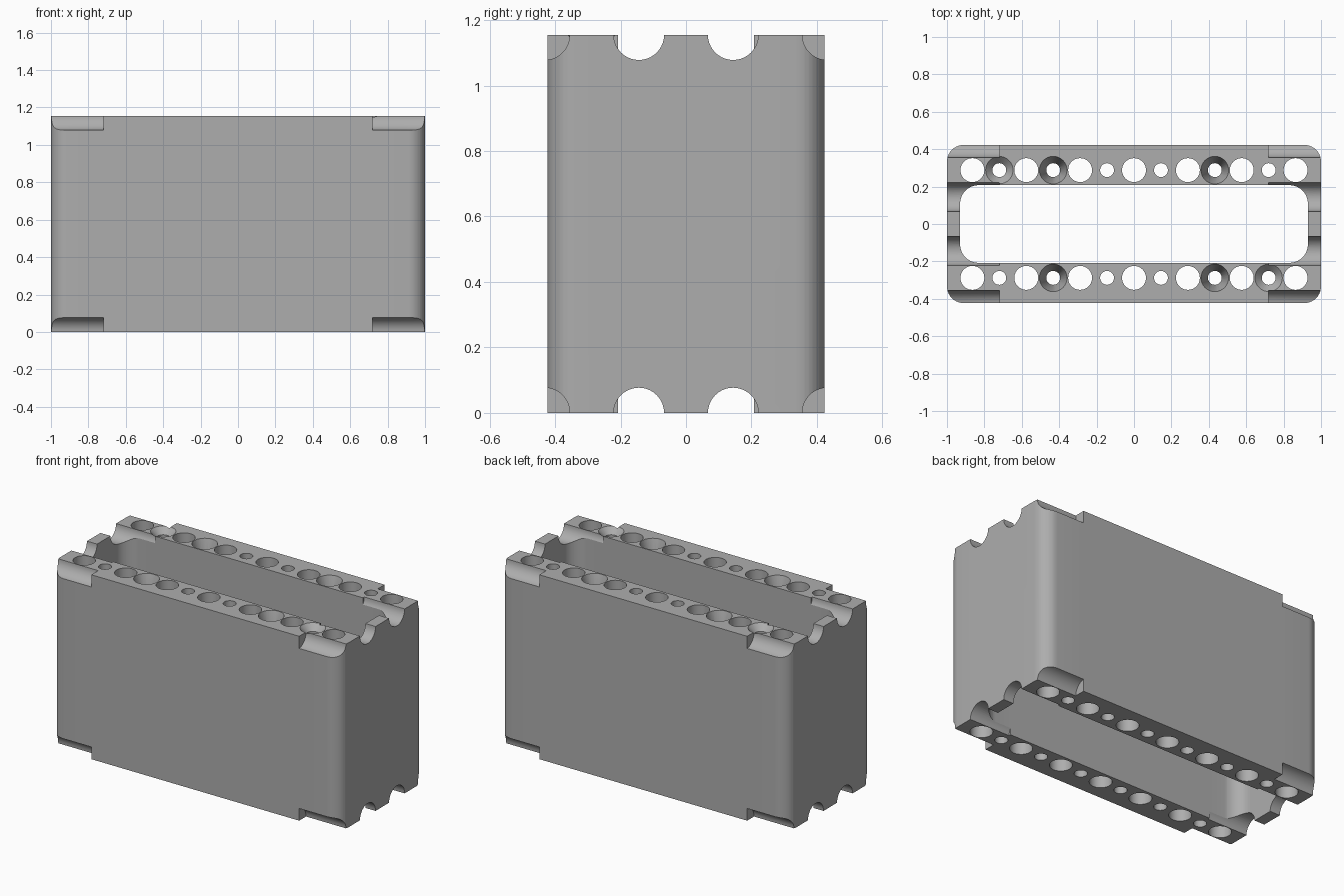
import bpy, bmesh
from math import cos, sin, pi, radians
from mathutils import Matrix, Vector

if "Cube" in bpy.data.objects:
    bpy.data.objects.remove(bpy.data.objects["Cube"])

HEIGHT, PITCH = 1.155, 0.144
ROW_Y = 2 * PITCH

grey = bpy.data.materials.new("plain grey")
grey.use_nodes = True
grey.diffuse_color = (0.42, 0.42, 0.42, 1)
grey.node_tree.nodes["Principled BSDF"].inputs["Base Color"].default_value = grey.diffuse_color


def circle(x, y, r, n=40):
    return [(x + r * cos(2 * pi * i / n), y + r * sin(2 * pi * i / n)) for i in range(n)]


def rounded_rect(hx, hy, r, n=10):
    pts = []
    for q, (sx, sy) in enumerate([(1, 1), (-1, 1), (-1, -1), (1, -1)]):
        for i in range(n + 1):
            a = (q + i / n) * pi / 2
            pts.append((sx * (hx - r) + r * cos(a), sy * (hy - r) + r * sin(a)))
    return pts


def make_cutter(name, cones):
    """Cutter from (centre, axis, start radius, end radius, length) entries."""
    bm = bmesh.new()
    for centre, axis, r1, r2, length in cones:
        turn = Vector((0, 0, 1)).rotation_difference(Vector(axis)).to_matrix().to_4x4()
        bmesh.ops.create_cone(bm, cap_ends=True, segments=40, radius1=r1, radius2=r2,
                              depth=length, matrix=Matrix.Translation(centre) @ turn)
    mesh = bpy.data.meshes.new(name)
    bm.to_mesh(mesh)
    bm.free()
    mesh.materials.append(grey)
    ob = bpy.data.objects.new(name, mesh)
    bpy.context.collection.objects.link(ob)
    ob.hide_render = True
    return ob


# Tube section: outer wall, inner opening and two rows of alternating bores
loops = [rounded_rect(1, 0.423, 0.09), rounded_rect(0.93, 0.208, 0.1)]
for i in range(-6, 7):
    for side in (-1, 1):
        loops.append(circle(i * PITCH, side * ROW_Y, 0.037 if i % 2 else 0.064))

curve = bpy.data.curves.new("housing", "CURVE")
curve.dimensions, curve.fill_mode, curve.extrude = "2D", "BOTH", HEIGHT / 2
for loop in loops:
    spline = curve.splines.new("POLY")
    spline.points.add(len(loop) - 1)
    for p, (x, y) in zip(spline.points, loop):
        p.co = (x, y, 0, 1)
    spline.use_cyclic_u = True
housing = bpy.data.objects.new("housing", curve)
bpy.context.collection.objects.link(housing)
bpy.ops.object.select_all(action="DESELECT")
housing.select_set(True)
bpy.context.view_layer.objects.active = housing
bpy.ops.object.convert(target="MESH")

bm = bmesh.new()
bm.from_mesh(housing.data)
bmesh.ops.remove_doubles(bm, verts=bm.verts, dist=1e-4)
bmesh.ops.translate(bm, verts=bm.verts, vec=(0, 0, HEIGHT / 2))
bmesh.ops.recalc_face_normals(bm, faces=bm.faces)
bm.to_mesh(housing.data)
bm.free()
housing.data.materials.clear()
housing.data.materials.append(grey)

# Round grooves running in from both ends, on the top and bottom rims
grooves = [((sx * 0.88, k * PITCH, z), (1, 0, 0), 0.077, 0.077, 0.32)
           for sx in (-1, 1) for k in (-3, -1, 1, 3) for z in (0, HEIGHT)]

# Countersinks on some of the small bores in the top rim
sinks = []
for side in (-1, 1):
    for i, depth in ((-3, 0.14), (3, 0.14), (-5 * side, 0.04)):
        sinks.append(((i * PITCH, side * ROW_Y, HEIGHT - depth / 2 + 0.001), (0, 0, 1),
                      0.036, 0.074, depth))

for cutter in (make_cutter("groove_cutter", grooves), make_cutter("countersink_cutter", sinks)):
    mod = housing.modifiers.new(cutter.name, "BOOLEAN")
    mod.operation, mod.solver, mod.object = "DIFFERENCE", "EXACT", cutter
    bpy.ops.object.modifier_apply(modifier=mod.name)
    bpy.data.objects.remove(cutter)

bpy.ops.object.shade_smooth_by_angle(angle=radians(30))
